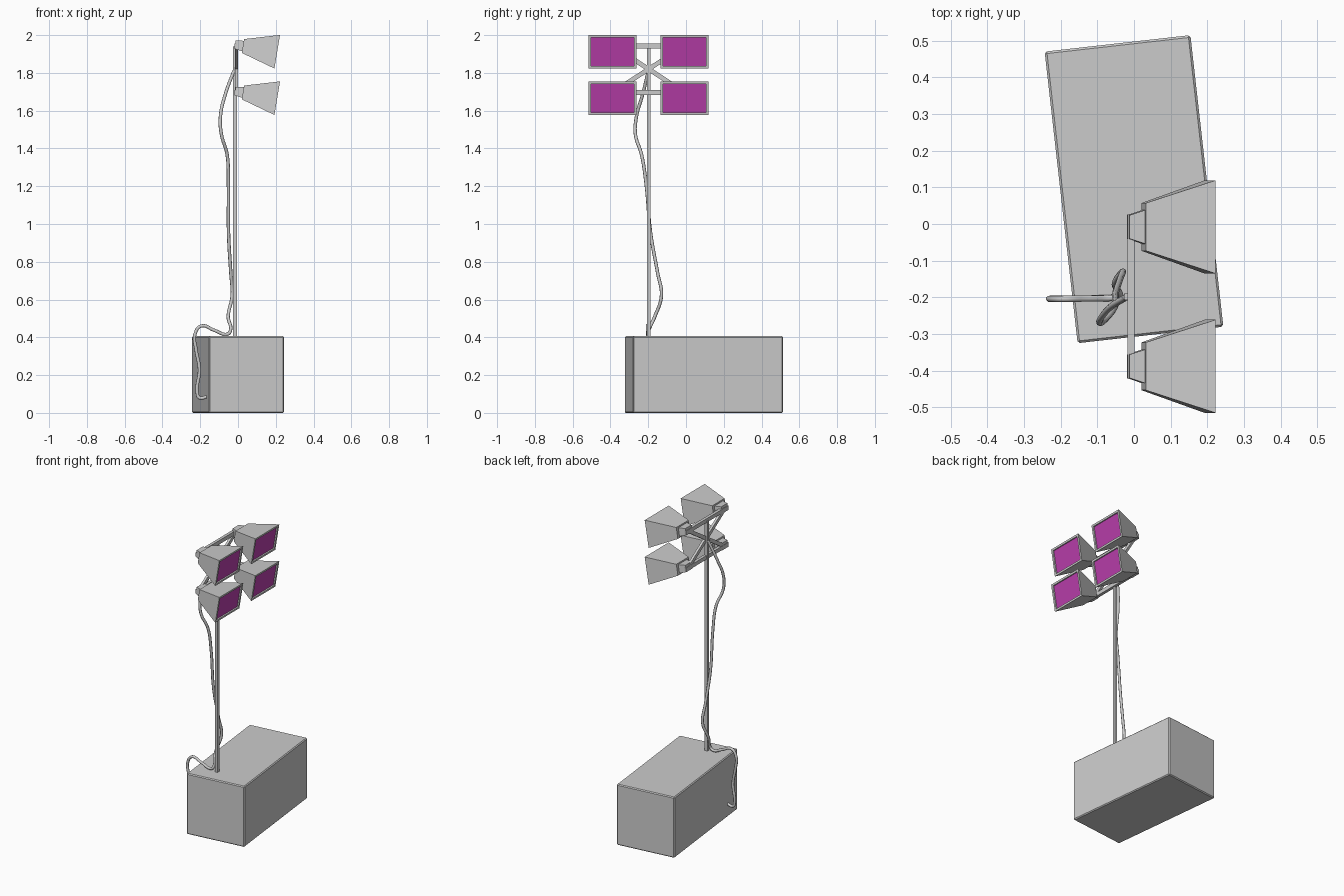
import bpy, bmesh, math
from mathutils import Matrix, Vector

if "Cube" in bpy.data.objects:
    bpy.data.objects.remove(bpy.data.objects["Cube"])

MID_Y = -0.198
TILT = math.radians(9.5)


def add_mesh(name, bm):
    me = bpy.data.meshes.new(name)
    bm.to_mesh(me)
    bm.free()
    ob = bpy.data.objects.new(name, me)
    bpy.context.collection.objects.link(ob)
    return ob


def box(name, size, matrix, bevel=0.0):
    bm = bmesh.new()
    bmesh.ops.create_cube(bm, size=1, matrix=matrix @ Matrix.Diagonal((*size, 1)))
    if bevel:
        bmesh.ops.bevel(bm, geom=bm.edges[:], offset=bevel, segments=1, affect='EDGES')
    return add_mesh(name, bm)


def bar(name, a, b, thick, width):
    # flat bar between two points lying in a plane of constant x
    a, b = Vector(a), Vector(b)
    d = b - a
    m = Matrix.Translation((a + b) / 2) @ Matrix.Rotation(math.atan2(d.z, d.y), 4, 'X')
    return box(name, (thick, d.length, width), m)


def loft(name, sections, matrix, cap_end):
    # rectangular sections (x, half width, half height) joined in order
    bm = bmesh.new()
    rings = [[bm.verts.new((x, sy * w, sz * h)) for sy, sz in
              ((-1, -1), (1, -1), (1, 1), (-1, 1))] for x, w, h in sections]
    for r, s in zip(rings, rings[1:]):
        for i in range(4):
            j = (i + 1) % 4
            bm.faces.new((r[i], r[j], s[j], s[i]))
    bm.faces.new(rings[0][::-1])
    if cap_end:
        bm.faces.new(rings[-1])
    bmesh.ops.recalc_face_normals(bm, faces=bm.faces[:])
    bm.transform(matrix)
    return add_mesh(name, bm)


# base crate, turned slightly
box("base_box", (0.4, 0.8, 0.406),
    Matrix.Translation((0, 0.095, 0.203)) @ Matrix.Rotation(math.radians(6.45), 4, 'Z'), 0.006)

# mast
box("pole", (0.019, 0.019, 1.55), Matrix.Translation((-0.016, MID_Y, 1.165)))

# lamp frame: two rails and a diagonal cross
ARM = 0.19
for label, z in (("upper", 1.943), ("lower", 1.697)):
    bar(label + "_rail", (-0.008, MID_Y - ARM - 0.035, z), (-0.008, MID_Y + ARM + 0.035, z), 0.02, 0.026)
for label, s in (("rising", 1), ("falling", -1)):
    bar(label + "_brace", (-0.009, MID_Y - ARM, 1.82 - s * 0.123),
        (-0.009, MID_Y + ARM, 1.82 + s * 0.123), 0.016, 0.024)

# lamp heads with recessed lenses
lens_mat = bpy.data.materials.new("lens_magenta")
lens_mat.diffuse_color = (0.5, 0.05, 0.42, 1)
lens_mat.use_nodes = True
lens_mat.node_tree.nodes["Principled BSDF"].inputs["Base Color"].default_value = lens_mat.diffuse_color
for row, z in (("upper", 1.912), ("lower", 1.666)):
    for side, s in (("left", -1), ("right", 1)):
        m = Matrix.Translation((0.2075, MID_Y + s * ARM, z)) @ Matrix.Rotation(TILT, 4, 'Y')
        loft(f"{row}_{side}_lamp", [
            (-0.226, 0.032, 0.022), (-0.184, 0.046, 0.028), (-0.184, 0.065, 0.037),
            (0, 0.127, 0.09), (0, 0.114, 0.077), (-0.01, 0.114, 0.077)], m, False)
        bm = bmesh.new()
        bm.faces.new([bm.verts.new(m @ Vector((-0.009, y, h))) for y, h in
                      ((-0.115, -0.078), (0.115, -0.078), (0.115, 0.078), (-0.115, 0.078))])
        add_mesh(f"{row}_{side}_lens", bm).data.materials.append(lens_mat)

# loose power cable
path = [(-0.022, -0.2, 1.81), (-0.066, -0.228, 1.69), (-0.093, -0.262, 1.57), (-0.088, -0.268, 1.475),
        (-0.058, -0.236, 1.37), (-0.051, -0.212, 1.22), (-0.05, -0.187, 0.95), (-0.038, -0.15, 0.74),
        (-0.031, -0.13, 0.62), (-0.052, -0.165, 0.51), (-0.04, -0.198, 0.435), (-0.055, -0.201, 0.417),
        (-0.125, -0.203, 0.437), (-0.195, -0.204, 0.46), (-0.228, -0.204, 0.415), (-0.222, -0.204, 0.335),
        (-0.204, -0.204, 0.23), (-0.216, -0.204, 0.11), (-0.205, -0.204, 0.08), (-0.165, -0.204, 0.085)]
cu = bpy.data.curves.new("power_cable", 'CURVE')
cu.dimensions = '3D'
cu.bevel_depth = 0.009
cu.bevel_resolution = 2
cu.resolution_u = 6
cu.use_fill_caps = True
sp = cu.splines.new('BEZIER')
sp.bezier_points.add(len(path) - 1)
for p, co in zip(sp.bezier_points, path):
    p.co = co
    p.handle_left_type = p.handle_right_type = 'AUTO'
bpy.context.collection.objects.link(bpy.data.objects.new("power_cable", cu))
